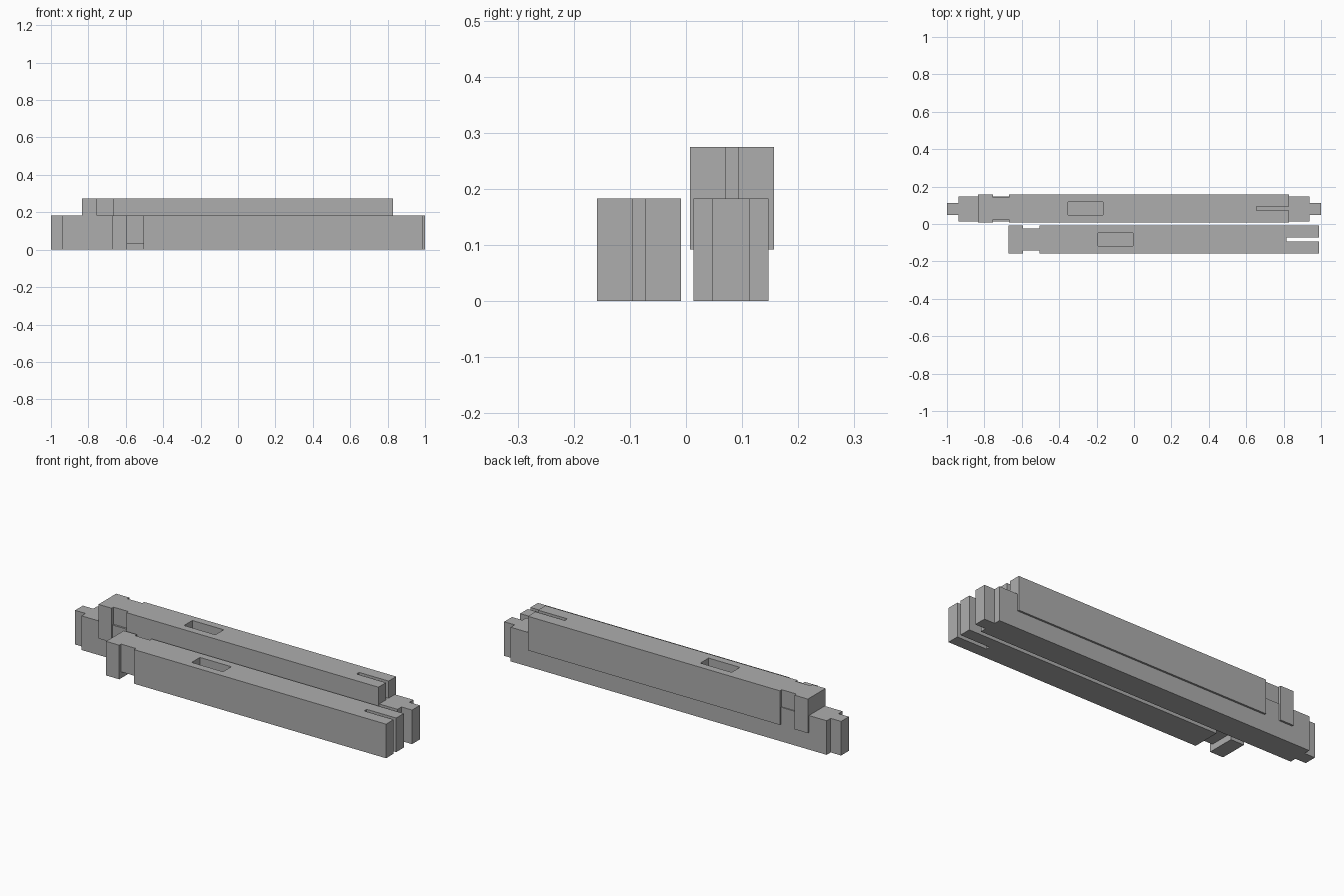
import bpy, bmesh

if "Cube" in bpy.data.objects:
    bpy.data.objects.remove(bpy.data.objects["Cube"])

wood = bpy.data.materials.new("plain_grey")
wood.diffuse_color = (0.42, 0.42, 0.42, 1)
wood.use_nodes = True
wood.node_tree.nodes["Principled BSDF"].inputs["Base Color"].default_value = wood.diffuse_color


def prism(name, outline, z0, z1):
    """Extrude a flat xy outline from z0 up to z1."""
    bm = bmesh.new()
    base = bm.faces.new([bm.verts.new((x, y, z0)) for x, y in outline])
    ext = bmesh.ops.extrude_face_region(bm, geom=[base])
    top = [v for v in ext["geom"] if isinstance(v, bmesh.types.BMVert)]
    bmesh.ops.translate(bm, verts=top, vec=(0, 0, z1 - z0))
    bmesh.ops.recalc_face_normals(bm, faces=bm.faces)
    mesh = bpy.data.meshes.new(name)
    bm.to_mesh(mesh)
    bm.free()
    mesh.materials.append(wood)
    obj = bpy.data.objects.new(name, mesh)
    bpy.context.collection.objects.link(obj)
    return obj


def cut(obj, name, x0, x1, y0, y1, z0, z1):
    """Subtract a box from obj."""
    cutter = prism(name, [(x0, y0), (x1, y0), (x1, y1), (x0, y1)], z0, z1)
    cutter.hide_render = True
    cutter.hide_viewport = True
    mod = obj.modifiers.new(name, 'BOOLEAN')
    mod.operation = 'DIFFERENCE'
    mod.solver = 'EXACT'
    mod.object = cutter


def slotted_beam(name, x, yc, z, h=0.183):
    """Beam with a necked left end, a blind mortise and a slotted right end."""
    w, neck, slot = 0.075, 0.059, 0.011
    side = [(0, w), (0.078, w), (0.078, neck), (0.166, neck), (0.166, w),
            (1.662, w), (1.662, slot), (1.487, slot)]
    outline = [(x + a, yc + b) for a, b in side]
    outline += [(x + a, yc - b) for a, b in reversed(side)]
    beam = prism(name, outline, z, z + h)
    # step under the neck
    cut(beam, name + "_neck_cutter", x + 0.078, x + 0.166,
        yc - 0.1, yc + 0.1, z - 0.05, z + 0.034)
    # mortise in the top face
    cut(beam, name + "_mortise_cutter", x + 0.48, x + 0.666,
        yc - 0.035, yc + 0.035, z + 0.05, z + h + 0.05)


# long base beam with a tenon at each end
yc, half, tenon = 0.08, 0.067, 0.033
quarter = [(1.0, tenon), (0.938, tenon), (0.938, half)]
right = [(x, yc - y) for x, y in reversed(quarter)] + [(x, yc + y) for x, y in quarter]
prism("tenoned_beam", right + [(-x, y) for x, y in reversed(right)], 0, 0.183)

# two matching beams: one on the ground in front, one raised over the base beam
slotted_beam("front_beam", -0.672, -0.0835, 0)
slotted_beam("upper_beam", -0.833, 0.082, 0.092)
